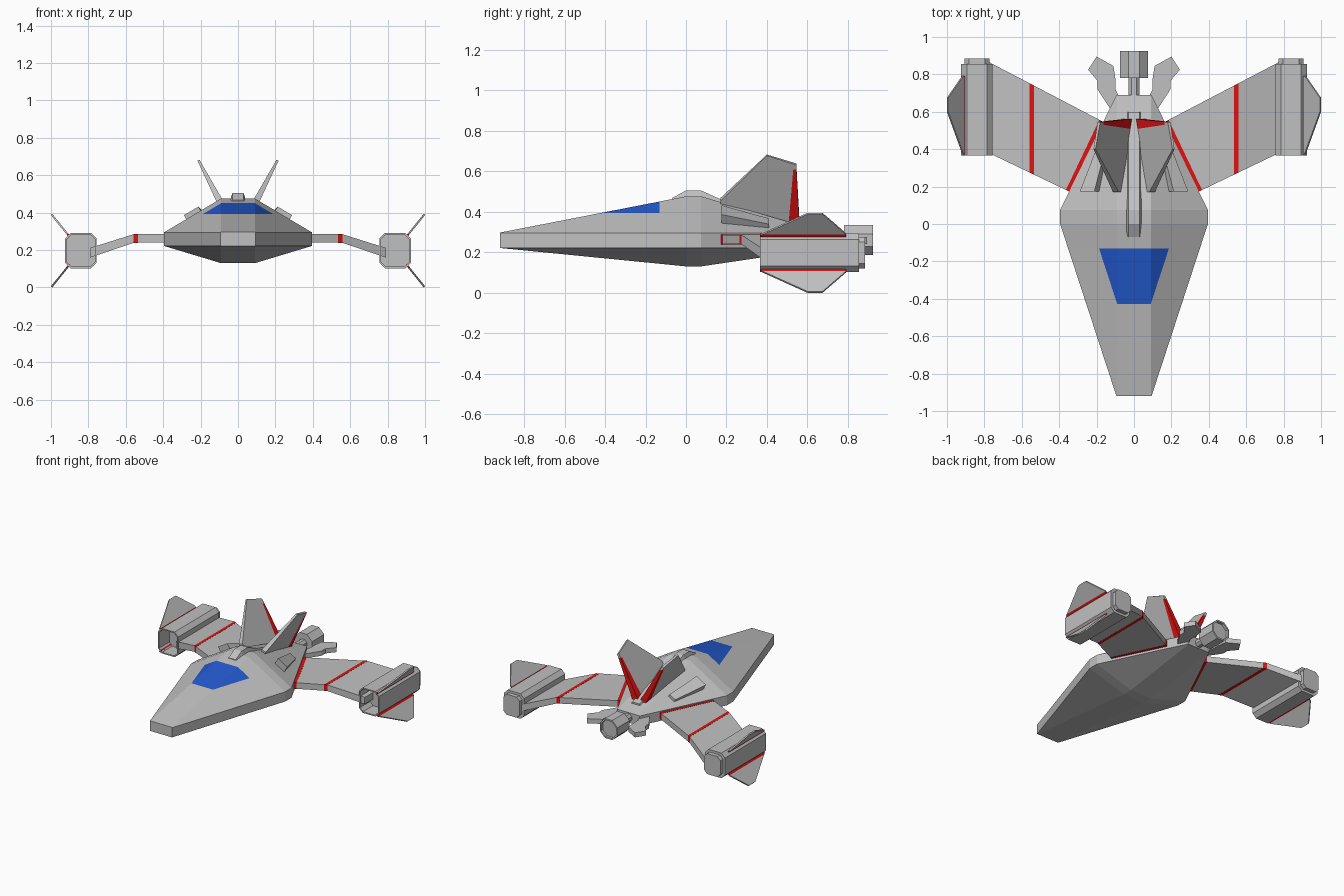
import bpy, bmesh, math
from mathutils import Vector

if "Cube" in bpy.data.objects:
    bpy.data.objects.remove(bpy.data.objects["Cube"], do_unlink=True)


def material(name, rgb):
    m = bpy.data.materials.new(name)
    m.use_nodes = True
    m.diffuse_color = (*rgb, 1)
    m.node_tree.nodes["Principled BSDF"].inputs["Base Color"].default_value = (*rgb, 1)
    return m


GREY = material("light grey paint", (0.53, 0.53, 0.53))
RED = material("red trim", (0.75, 0.006, 0.006))
BLUE = material("blue glass", (0.017, 0.1, 0.62))


def loft(name, rings, accent=None, rule=None, cuts=(), mirror=False, tweak=None):
    """Skin matching rings of points; faces whose centre passes the rule get the accent."""
    bm = bmesh.new()
    rows = [[bm.verts.new(p) for p in ring] for ring in rings]
    n = len(rows[0])
    for a, b in zip(rows, rows[1:]):
        for i in range(n):
            j = (i + 1) % n
            bm.faces.new((a[i], a[j], b[j], b[i]))
    first = bm.faces.new(rows[0][::-1])
    last = bm.faces.new(rows[-1])
    bmesh.ops.recalc_face_normals(bm, faces=bm.faces)
    if tweak:
        tweak(bm, first, last)
    for co, no in cuts:
        geom = bm.verts[:] + bm.edges[:] + bm.faces[:]
        bmesh.ops.bisect_plane(bm, geom=geom, plane_co=co, plane_no=no)
    if rule:
        for f in bm.faces:
            f.material_index = int(rule(f.calc_center_median()))
    me = bpy.data.meshes.new(name)
    bm.to_mesh(me)
    bm.free()
    me.materials.append(GREY)
    if accent:
        me.materials.append(accent)
    ob = bpy.data.objects.new(name, me)
    bpy.context.collection.objects.link(ob)
    if mirror:
        ob.modifiers.new("Mirror", "MIRROR").use_mirror_merge = False
    return ob


def recess(face_name, inset, depth):
    """Sink the first or last end cap inward to leave a rim."""
    def tweak(bm, first, last):
        f = first if face_name == "first" else last
        push = -f.normal * depth
        bmesh.ops.inset_region(bm, faces=[f], thickness=inset)
        inner = bmesh.ops.extrude_face_region(bm, geom=[f])["geom"]
        bmesh.ops.translate(bm, vec=push, verts=[v for v in inner if isinstance(v, bmesh.types.BMVert)])
        if f.is_valid:
            bmesh.ops.delete(bm, geom=[f], context="FACES_ONLY")
    return tweak


# Hull with the canopy cut into its upper nose
def hull_ring(y, w, top, bottom):
    half = [(0.09, top), (w, 0.295), (w, 0.222), (0.09, bottom)]
    pts = half + [(-x, z) for x, z in reversed(half)]
    return [(x, y, z) for x, z in pts]


loft("hull",
     [hull_ring(-0.92, 0.094, 0.297, 0.221), hull_ring(0, 0.395, 0.476, 0.13),
      hull_ring(0.075, 0.395, 0.476, 0.13), hull_ring(0.69, 0.094, 0.297, 0.221)],
     BLUE, lambda c: c.z > 0.393 and c.y < -0.13,
     cuts=[((0, 0, 0.393), (0, 0, 1)), ((0, -0.13, 0), (0, 1, 0))])


# Dorsal spine
def spine_ring(y, top, bottom):
    return [(-0.047, y, bottom), (-0.03, y, top), (0.03, y, top), (0.047, y, bottom)]


loft("dorsal_spine", [spine_ring(-0.07, 0.467, 0.44), spine_ring(0, 0.505, 0.45),
                      spine_ring(0.075, 0.505, 0.45), spine_ring(0.18, 0.458, 0.42),
                      spine_ring(0.6, 0.335, 0.3)])


# Canted tail fins with red trailing panels
def fin_side(sign):
    normal = Vector((1, 0, -0.52)).normalized()
    ring = []
    for y, z in [(0.17, 0.4), (0.17, 0.46), (0.4, 0.68), (0.545, 0.635), (0.562, 0.33)]:
        thick = 0.021 - 0.05 * (z - 0.38)
        ring.append(Vector((0.05 + 0.52 * (z - 0.37), y, z)) + normal * thick * sign)
    return ring


loft("tail_fin", [fin_side(-1), fin_side(1)], RED,
     lambda c: c.z < 0.61 and c.y > 0.513 + 0.087 * (c.z - 0.41),
     cuts=[((0, 0, 0.61), (0, 0, 1)), ((0, 0.513, 0.41), (0, 1, -0.087))], mirror=True)


# Tapered blisters lying on the hull flanks
def blister_ring(x, y, z, width, height):
    along = Vector((0.86, 0, -0.51)) * width / 2
    up = Vector((0.51, 0, 0.86)) * height / 2
    c = Vector((x, y, z))
    return [c + along + up, c + along - up, c - along - up, c - along + up]


loft("flank_blister", [blister_ring(0.238, 0.175, 0.388, 0.09, 0.05),
                       blister_ring(0.168, 0.41, 0.342, 0.055, 0.025)], mirror=True)


# Wings: stations run from inside the hull out to the nacelle
def lead(x):
    return 0.18 + 0.48 * (x - 0.36)


def trail(x):
    return 0.57 + 0.523 * (x - 0.21)


def wing_ring(xf, xr, top, bottom):
    return [(xf, lead(xf), top), (xr, trail(xr), top),
            (xr, trail(xr), bottom), (xf, lead(xf), bottom)]


def wing_part(name, *stations, colour=None):
    loft(name, [wing_ring(*s) for s in stations], colour,
         (lambda c: True) if colour else None, mirror=True)


wing_part("wing_root", (0.3, 0.11, 0.286, 0.24), (0.344, 0.165, 0.286, 0.24))
wing_part("wing_root_stripe", (0.344, 0.165, 0.287, 0.239), (0.364, 0.185, 0.287, 0.239), colour=RED)
wing_part("inner_wing", (0.364, 0.185, 0.286, 0.24), (0.535, 0.535, 0.286, 0.24))
wing_part("wing_stripe", (0.535, 0.535, 0.287, 0.239), (0.558, 0.558, 0.286, 0.238), colour=RED)
wing_part("outer_wing", (0.558, 0.558, 0.285, 0.239), (0.79, 0.79, 0.212, 0.16))


# Wingtip nacelles: bevelled boxes, open at the front
def box_ring(y, wide, tall, bevel):
    a, b = wide / 2, tall / 2
    pts = [(a - bevel, b), (a, b - bevel)]
    pts += [(x, -z) for x, z in reversed(pts)]
    pts += [(-x, z) for x, z in reversed(pts)]
    return [(0.84 + x, y, 0.197 + z) for x, z in pts]


loft("nacelle", [box_ring(0.365, 0.168, 0.19, 0.03), box_ring(0.855, 0.168, 0.19, 0.03)],
     mirror=True, tweak=recess("first", 0.01, 0.12))
loft("nacelle_exhaust", [box_ring(0.84, 0.135, 0.155, 0.025),
                         box_ring(0.886, 0.135, 0.155, 0.025)], mirror=True)


# Diagonal nacelle fins with a red base strip
def strake(name, sign):
    def side(offset):
        outline = [(0.365, -0.05), (0.365, 0.07), (0.6, 1), (0.675, 1), (0.79, 0.13), (0.79, -0.05)]
        return [(0.905 + 0.092 * t + offset, y, 0.197 + sign * (0.08 + 0.114 * t - offset))
                for y, t in outline]
    loft(name, [side(-0.0035), side(0.0035)], RED, lambda c: abs(c.z - 0.197) < 0.09,
         cuts=[((0, 0, 0.197 + sign * 0.09), (0, 0, 1))], mirror=True)


strake("upper_nacelle_fin", 1)
strake("lower_nacelle_fin", -1)


# Tail engine on a short shaft
def round_ring(y, radius, sides=8):
    turns = [math.tau * (i + 0.5) / sides for i in range(sides)]
    return [(radius * math.cos(t), y, 0.26 + radius * math.sin(t)) for t in turns]


loft("engine_shaft", [round_ring(0.62, 0.032), round_ring(0.8, 0.032)])
loft("tail_engine", [round_ring(0.78, 0.08), round_ring(0.925, 0.08)],
     tweak=recess("last", 0.012, 0.02))

# Hooked stabiliser plates beside the engine
hook = [(0.08, 0.6), (0.13, 0.62), (0.195, 0.72), (0.195, 0.765), (0.245, 0.825),
        (0.2, 0.895), (0.11, 0.845), (0.1, 0.78), (0.1, 0.72), (0.07, 0.66)]
loft("stabiliser_plate", [[(x, y, z) for x, y in hook] for z in (0.24, 0.275)], mirror=True)
